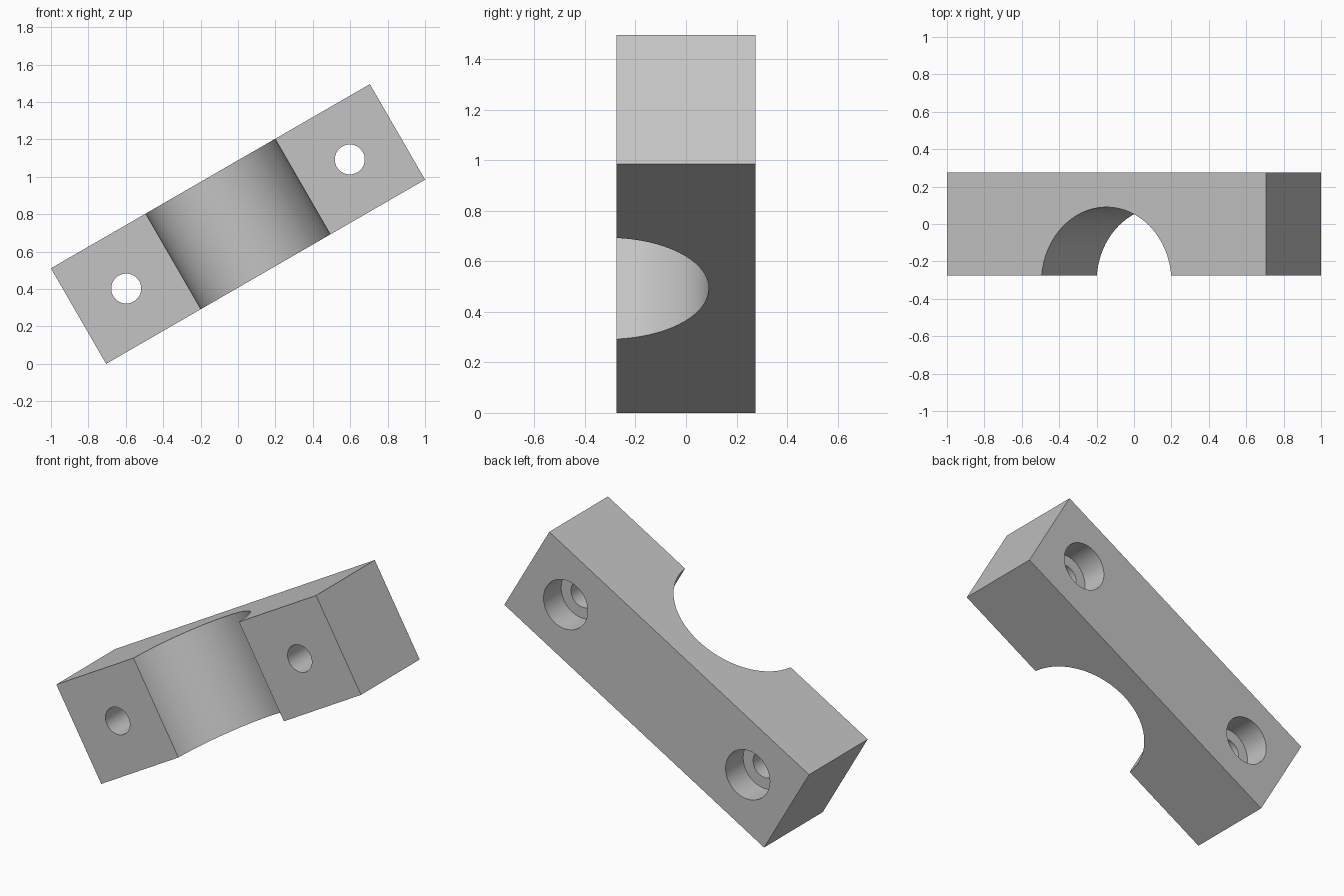
import bpy
import bmesh
from math import radians
from mathutils import Matrix

default = bpy.data.objects.get("Cube")
if default:
    bpy.data.objects.remove(default, do_unlink=True)

LENGTH, DEPTH, WIDTH = 1.969, 0.55, 0.59
FRONT, BACK = -DEPTH / 2, DEPTH / 2
TILT = Matrix.Translation((0, 0, 0.748)) @ Matrix.Rotation(radians(-30), 4, 'Y')

grey = bpy.data.materials.new("plain_grey")
grey.use_nodes = True
colour = (0.55, 0.55, 0.55, 1)
grey.diffuse_color = colour
grey.node_tree.nodes["Principled BSDF"].inputs["Base Color"].default_value = colour


def add_object(name, bm):
    mesh = bpy.data.meshes.new(name)
    bm.to_mesh(mesh)
    bm.free()
    mesh.materials.append(grey)
    obj = bpy.data.objects.new(name, mesh)
    obj.matrix_world = TILT
    bpy.context.collection.objects.link(obj)
    return obj


def cylinder(name, radius, length, centre, along_y=False):
    bm = bmesh.new()
    turn = Matrix.Rotation(radians(90), 4, 'X') if along_y else Matrix()
    bmesh.ops.create_cone(bm, cap_ends=True, segments=96, radius1=radius, radius2=radius,
                          depth=length, matrix=Matrix.Translation(centre) @ turn)
    return add_object(name, bm)


# Solid clamp bar
bm = bmesh.new()
bmesh.ops.create_cube(bm, size=1, matrix=Matrix.Diagonal((LENGTH, DEPTH, WIDTH, 1)))
bar = add_object("clamp_bar", bm)

# Round saddle across the front, then a bolt hole and counterbore at each end
cutters = [cylinder("saddle_cutter", 0.4017, 1, (0, FRONT - 0.0365, 0))]
for side, x in (("right", -0.69), ("left", 0.69)):
    cutters.append(cylinder(side + "_bolt_hole_cutter", 0.08, 1, (x, 0, 0), True))
    cutters.append(cylinder(side + "_counterbore_cutter", 0.145, 0.33, (x, BACK, 0), True))

bpy.context.view_layer.objects.active = bar
for cutter in cutters:
    cutter.hide_render = True
    cut = bar.modifiers.new(cutter.name, 'BOOLEAN')
    cut.operation = 'DIFFERENCE'
    cut.solver = 'EXACT'
    cut.object = cutter
    bpy.ops.object.modifier_apply(modifier=cut.name)
    bpy.data.objects.remove(cutter, do_unlink=True)

# Smooth curved walls with crisp edges
bpy.ops.object.select_all(action='DESELECT')
bar.select_set(True)
bpy.ops.object.shade_smooth_by_angle(angle=radians(30))
